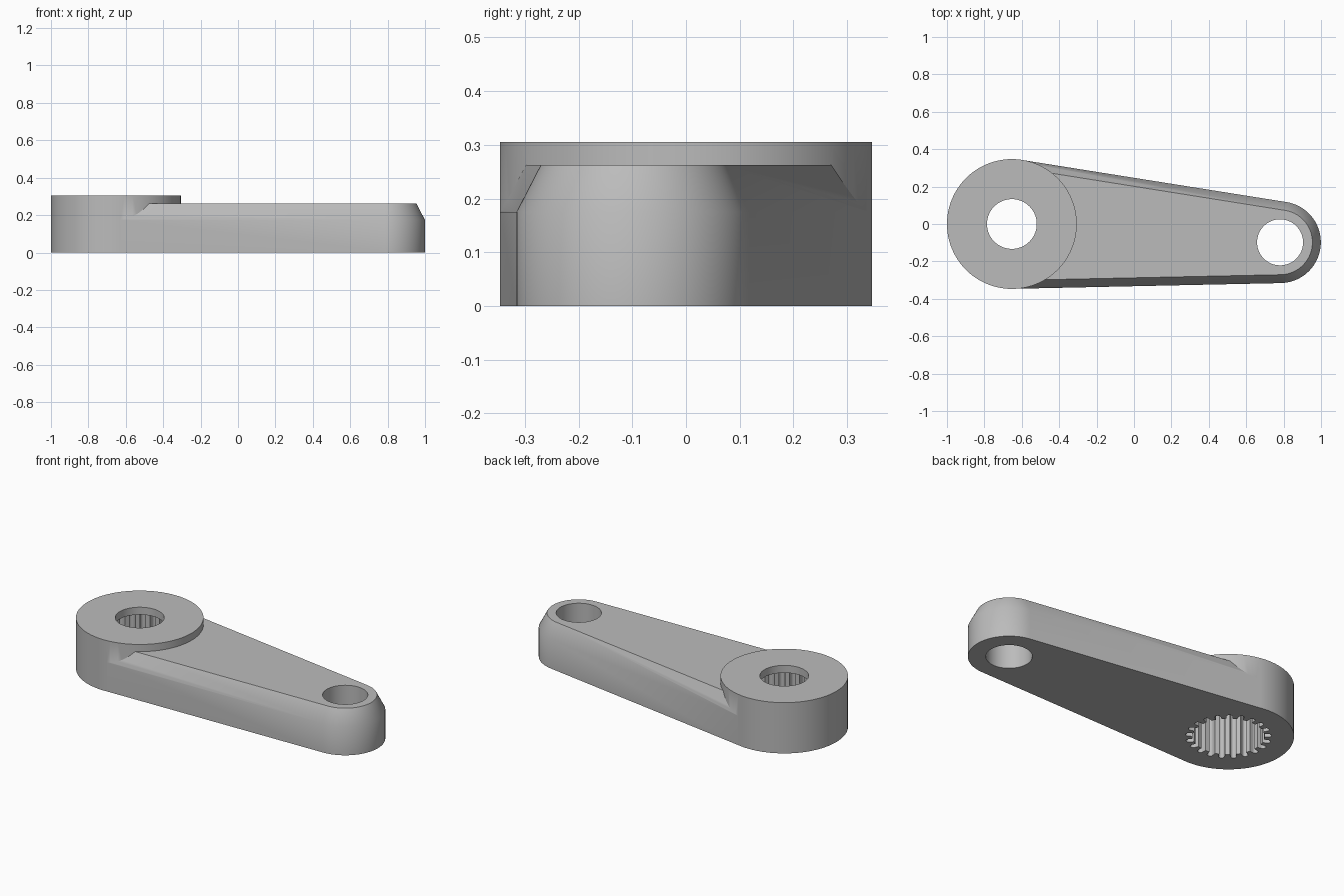
import bpy, bmesh
from math import sin, cos, pi, atan2, acos, hypot

cube = bpy.data.objects.get("Cube")
if cube:
    bpy.data.objects.remove(cube, do_unlink=True)

HUB, HUB_R, HUB_H = (-0.653, 0.0), 0.347, 0.305
TIP, TIP_R, ARM_H = (0.781, -0.098), 0.218, 0.262
CHAMFER_Z, CHAMFER = 0.175, 0.045

grey = bpy.data.materials.new("plain_grey")
grey.use_nodes = True
colour = (0.5, 0.5, 0.5, 1)
grey.diffuse_color = colour
grey.node_tree.nodes["Principled BSDF"].inputs["Base Color"].default_value = colour


def arc(centre, r, a0, a1, n):
    """Points along an arc, both ends included."""
    return [(centre[0] + r * cos(a0 + (a1 - a0) * i / n),
             centre[1] + r * sin(a0 + (a1 - a0) * i / n)) for i in range(n + 1)]


def circle(centre, r, n=96):
    return arc(centre, r, 0, 2 * pi, n)[:-1]


def loft(name, rings):
    """Closed solid through (outline, height) rings of equal point count."""
    bm = bmesh.new()
    loops = [[bm.verts.new((x, y, z)) for x, y in pts] for pts, z in rings]
    bm.faces.new(loops[0][::-1])
    bm.faces.new(loops[-1])
    for low, high in zip(loops, loops[1:]):
        n = len(low)
        for i in range(n):
            j = (i + 1) % n
            bm.faces.new((low[i], low[j], high[j], high[i]))
    bmesh.ops.recalc_face_normals(bm, faces=bm.faces)
    mesh = bpy.data.meshes.new(name)
    bm.to_mesh(mesh)
    bm.free()
    mesh.materials.append(grey)
    ob = bpy.data.objects.new(name, mesh)
    bpy.context.collection.objects.link(ob)
    return ob


def combine(target, other, operation):
    """Apply an exact boolean, then drop the helper."""
    mod = target.modifiers.new(operation.title(), "BOOLEAN")
    mod.operation, mod.solver, mod.object = operation, "EXACT", other
    bpy.context.view_layer.objects.active = target
    bpy.ops.object.modifier_apply(modifier=mod.name)
    bpy.data.objects.remove(other, do_unlink=True)


def arm_outline(inset):
    """Tangent outline round the hub circle and the tip circle."""
    dx, dy = TIP[0] - HUB[0], TIP[1] - HUB[1]
    along = atan2(dy, dx)
    side = acos((HUB_R - TIP_R) / hypot(dx, dy))
    return (arc(TIP, TIP_R - inset, along - side, along + side, 40)
            + arc(HUB, HUB_R - 0.0005 - inset, along + side, along + 2 * pi - side, 48))


def spline_outline(teeth=21, inner=0.19, centre=0.213, r=0.016):
    """Round-bottomed grooves around the shaft socket."""
    pts = []
    for i in range(teeth):
        a = 2 * pi * i / teeth
        groove = [(inner, -r)] + arc((centre, 0), r, -pi / 2, pi / 2, 8) + [(inner, r)]
        pts += [(HUB[0] + x * cos(a) - y * sin(a),
                 HUB[1] + x * sin(a) + y * cos(a)) for x, y in groove]
    return pts


# Tapered arm with chamfered top edge, and the round hub
arm = loft("lever_arm", [(arm_outline(0), 0), (arm_outline(0), CHAMFER_Z),
                         (arm_outline(CHAMFER), ARM_H)])
hub = loft("hub", [(circle(HUB, HUB_R), 0), (circle(HUB, HUB_R), HUB_H)])
combine(arm, hub, "UNION")

# Tip hole, screw hole and splined socket open at the bottom
for name, outline, top in (
        ("tip_hole", circle(TIP, 0.123, 64), 0.5),
        ("screw_hole", circle(HUB, 0.133, 64), 0.5),
        ("spline_socket", spline_outline(), 0.26)):
    cutter = loft(name, [(outline, -0.1), (outline, top)])
    cutter.hide_render = True
    combine(arm, cutter, "DIFFERENCE")

# Smooth shading with crisp edges
bpy.ops.object.select_all(action="DESELECT")
arm.select_set(True)
bpy.context.view_layer.objects.active = arm
bpy.ops.object.shade_smooth_by_angle(angle=pi / 6)
